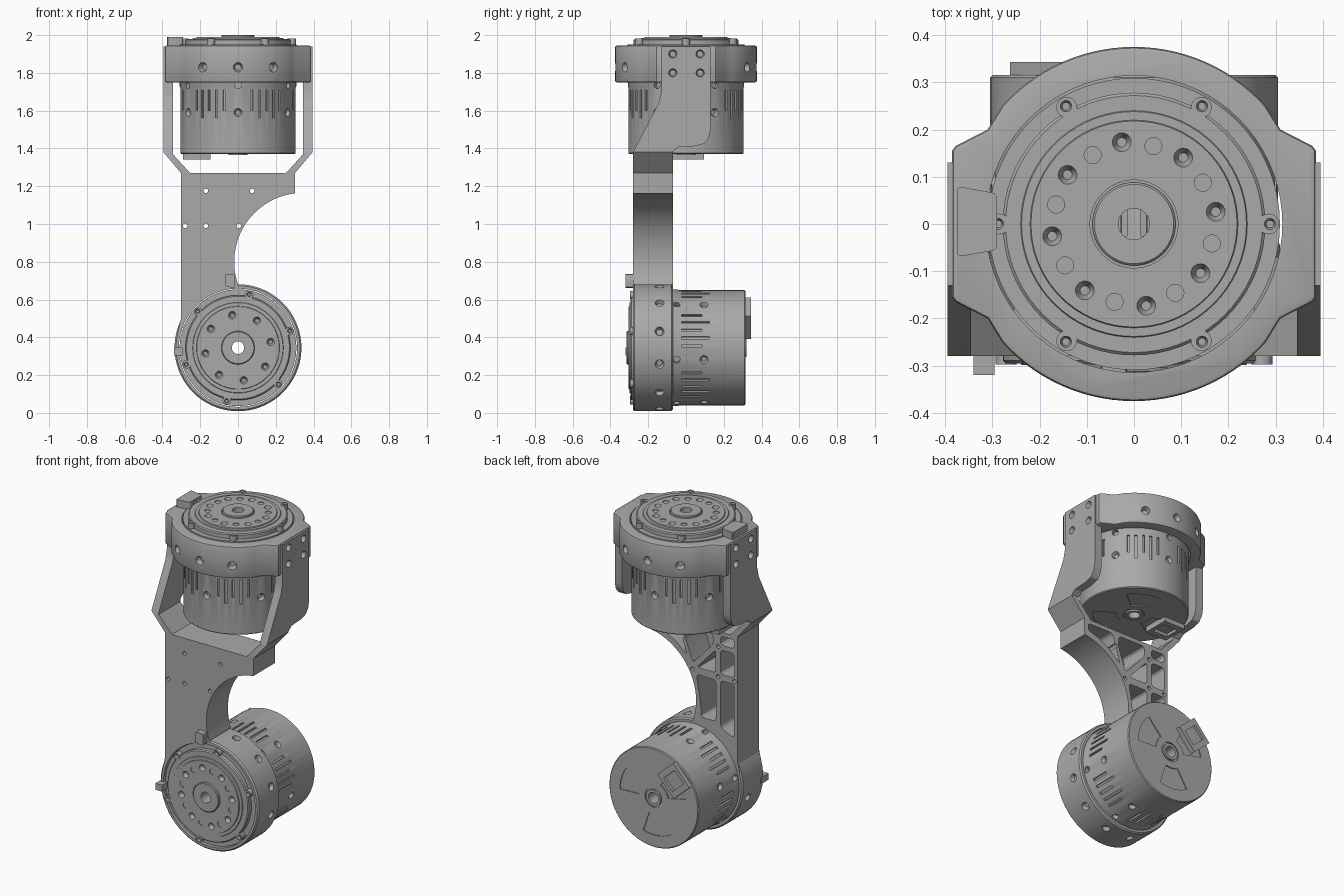
import bpy, bmesh
from math import sin, cos, radians, pi
from mathutils import Matrix, Vector

if "Cube" in bpy.data.objects:
    bpy.data.objects.remove(bpy.data.objects["Cube"])

grey = bpy.data.materials.new("machined_grey")
grey.use_nodes = True
grey.diffuse_color = (0.4, 0.4, 0.4, 1)
grey.node_tree.nodes["Principled BSDF"].inputs["Base Color"].default_value = (0.4, 0.4, 0.4, 1)


# ---- helpers ----
def polar(r, deg, z=0.0):
    return Vector((r * cos(radians(deg)), r * sin(radians(deg)), z))


def arc(cx, cy, r, a0, a1, n):
    return [(cx + r * cos(radians(a0 + (a1 - a0) * i / n)),
             cy + r * sin(radians(a0 + (a1 - a0) * i / n))) for i in range(n + 1)]


def rounded(pts, r):
    out = []
    for i, p in enumerate(pts):
        p = Vector(p)
        a, b = Vector(pts[i - 1]) - p, Vector(pts[(i + 1) % len(pts)]) - p
        a, b = p + a.normalized() * min(r, a.length * 0.4), p + b.normalized() * min(r, b.length * 0.4)
        out += [a * (1 - t) ** 2 + p * 2 * t * (1 - t) + b * t * t for t in (0, 0.33, 0.67, 1)]
    return out


def prism(bm, pts, axis, lo, hi):
    place = {'x': lambda p, t: (t, p[0], p[1]),
             'y': lambda p, t: (p[0], t, p[1]),
             'z': lambda p, t: (p[0], p[1], t)}[axis]
    a, b = ([bm.verts.new(place(p, t)) for p in pts] for t in (lo, hi))
    bm.faces.new(a)
    bm.faces.new(b[::-1])
    for i in range(len(pts)):
        bm.faces.new((a[i - 1], b[i - 1], b[i], a[i]))


def pin(bm, at, direction, r, depth, r2=None, segs=20):
    """Round peg centred on a point, r at the tail and r2 at the tip."""
    m = Matrix.Translation(at) @ Vector(direction).to_track_quat('Z', 'Y').to_matrix().to_4x4()
    bmesh.ops.create_cone(bm, cap_ends=True, segments=segs, radius1=r,
                          radius2=r if r2 is None else r2, depth=depth, matrix=m)


def block(bm, at, size, turn=0.0):
    m = Matrix.Translation(at) @ Matrix.Rotation(radians(turn), 4, 'Z') @ Matrix.Diagonal((*size, 1))
    bmesh.ops.create_cube(bm, size=1, matrix=m)


def lathe(bm, profile, segs=72):
    rings = [[bm.verts.new(polar(r, 360 * i / segs, z)) for i in range(segs)] for r, z in profile]
    for k in range(len(rings)):
        a, b = rings[k - 1], rings[k]
        for i in range(segs):
            bm.faces.new((a[i - 1], a[i], b[i], b[i - 1]))


def make(name, build, matrix=None):
    bm = bmesh.new()
    build(bm)
    bmesh.ops.recalc_face_normals(bm, faces=bm.faces)
    me = bpy.data.meshes.new(name)
    bm.to_mesh(me)
    bm.free()
    me.materials.append(grey)
    ob = bpy.data.objects.new(name, me)
    bpy.context.collection.objects.link(ob)
    if matrix:
        ob.matrix_world = matrix
    bpy.context.view_layer.update()
    return ob


def cut(ob, build, matrix=None, operation='DIFFERENCE'):
    tool = make("cutter", build, matrix)
    tool.hide_render = True
    mod = ob.modifiers.new("cut", 'BOOLEAN')
    mod.operation, mod.object, mod.solver = operation, tool, 'EXACT'
    bpy.context.view_layer.objects.active = ob
    bpy.ops.object.modifier_apply(modifier=mod.name)
    bpy.data.objects.remove(tool)


# ---- motor: local z = 0 at the hub face, body runs down -z ----
def motor(prefix, matrix, cap_turn):
    def body(bm):
        lathe(bm, [(.033, 0), (.084, 0), (.088, -.004), (.088, -.016), (.093, -.016), (.093, -.01),
                   (.218, -.01), (.22, -.016), (.238, -.016), (.24, -.02), (.272, -.02), (.278, -.026),
                   (.278, -.05), (.309, -.05), (.309, -.27), (.305, -.28), (.305, -.625), (.3, -.63),
                   (.06, -.63), (.06, -.624), (.05, -.624), (.05, -.634), (.033, -.634)])

    def bosses(bm):
        for k in range(6):
            pin(bm, polar(.285, 60 * k, -.04), (0, 0, 1), .022, .044)

    def rim_holes(bm):
        for k in range(6):
            pin(bm, polar(.288, 60 * k, -.018), (0, 0, 1), .008, .03, .016)

    def cap_holes(bm):
        for k in range(8):
            pin(bm, polar(.175, cap_turn + 45 * k, -.01), (0, 0, 1), .01, .05, .03)
            pin(bm, polar(.17, cap_turn + 22.5 + 45 * k, -.01), (0, 0, 1), .018, .008)

    def slots(bm):
        for k in range(6):
            a = 30 + 60 * k
            pin(bm, polar(.3, a, -.41), polar(1, a), .013, .03, .027)
            pin(bm, polar(.3, a, -.265), polar(1, a), .018, .04)
            for j, step in enumerate((14, 22, 30, 38, 46)):
                size = .15 if j % 2 else .11
                block(bm, polar(.305, a + step, -.29 - size / 2), (.024, .013, size), a + step)

    def sectors(bm):
        for k in range(3):
            a = 120 * k + 40
            prism(bm, arc(0, 0, .23, a, a + 50, 10) + arc(0, 0, .1, a + 50, a, 6), 'z', -.64, -.624)

    ob = make(prefix + "_motor_body", body, matrix)
    for holes in (rim_holes, cap_holes, slots, sectors):
        cut(ob, holes, matrix)
    cut(make(prefix + "_motor_rim_bosses", bosses, matrix), rim_holes, matrix)

    plug = make(prefix + "_motor_connector",
                lambda bm: block(bm, (-.218, .012, -.64), (.145, .165, .036)), matrix)
    cut(plug, lambda bm: block(bm, (-.218, .012, -.655), (.1, .09, .03)), matrix)


upper = Matrix.Translation((0, 0, 2))
lower_axis = Matrix.Translation((0, -.315, .345)) @ Matrix.Rotation(pi / 2, 4, 'X')
motor("upper", upper, 8.5)
motor("lower", lower_axis @ Matrix.Rotation(radians(-42), 4, 'Z'), 52)


# ---- bracket: front outline crossed with side outline ----
half = [(.345, 1.94), (.395, 1.94), (.395, 1.38), (.302, 1.27)]
inner = [(.254, 1.27), (.345, 1.37)]
front = ([(-x, z) for x, z in inner] + [(-x, z) for x, z in half]
         + [(-.302, .5), (-.32, .42), (-.2, .35), (0, .5)]
         + arc(.345, .8, .365, 200, 97, 24) + half[::-1] + inner[::-1])
side = [(-.28, .3), (-.28, 1.38), (-.145, 1.64), (-.13, 1.7), (-.13, 1.95), (.13, 1.95), (.13, 1.5),
        (.12, 1.455), (.095, 1.425), (.05, 1.412), (-.04, 1.407), (-.07, 1.385), (-.07, .3)]
pockets = [[(-.28, .64), (-.187, .68), (-.187, .97), (-.28, .97)],
           [(-.155, .71), (-.055, .71), (-.05, .8), (-.022, .965), (-.155, .965)],
           [(-.28, 1.01), (-.187, 1.01), (-.187, 1.16), (-.28, 1.16)],
           [(-.28, 1.19), (-.187, 1.19), (-.187, 1.245), (-.28, 1.245)],
           [(-.153, 1.01), (-.025, 1.01), (-.153, 1.15)],
           [(-.135, 1.18), (.003, 1.03), (.055, 1.18), (.05, 1.245), (-.135, 1.245)],
           [(.04, 1.065), (.12, 1.135), (.21, 1.182), (.275, 1.2), (.275, 1.245), (.1, 1.245)]]


def pocket_cutters(bm):
    for p in pockets:
        prism(bm, rounded(p, .022), 'y', -.25, 0)


def ear_holes(bm):
    for s in (-1, 1):
        for y in (-.07, .075):
            for z in (1.8, 1.9):
                pin(bm, (s * .395, y, z), (s, 0, 0), .016, .05, .028)


def plate_holes(bm):
    for x, z in ((-.17, 1.175), (.075, 1.175), (-.28, .99), (-.17, .99), (.005, .99)):
        pin(bm, (x, -.2, z), (0, 1, 0), .012, .4)


bracket = make("bracket_arm", lambda bm: prism(bm, front, 'y', -.3, .15))
cut(bracket, lambda bm: prism(bm, side, 'x', -.5, .5), operation='INTERSECT')
cut(bracket, lambda bm: pin(bm, (0, -.2, .345), (0, 1, 0), .32, .5, segs=72))
for holes in (pocket_cutters, ear_holes, plate_holes):
    cut(bracket, holes)

# ---- upper clamp ring with flat ears ----
shoulder = [(.31, .2), (.378, .165), (.385, .155)]
quarter = shoulder[::-1] + arc(0, 0, .375, 42, 90, 14)
top_half = quarter + [(-x, y) for x, y in quarter[-2::-1]]
outline = top_half + [(-x, -y) for x, y in top_half]


def ring_holes(bm):
    for a in (60, 90, 120, 240, 270, 300):
        pin(bm, polar(.37, a, 1.83), polar(1, a), .016, .05, .032)


ring = make("upper_clamp_ring", lambda bm: prism(bm, outline, 'z', 1.75, 1.945))
bevel = ring.modifiers.new("edge", 'BEVEL')
bevel.width, bevel.segments, bevel.angle_limit = .009, 2, radians(60)
bpy.context.view_layer.objects.active = ring
bpy.ops.object.modifier_apply(modifier=bevel.name)
cut(ring, lambda bm: pin(bm, (0, 0, 1.85), (0, 0, 1), .314, .4, segs=72))
cut(ring, ring_holes)
cut(ring, ear_holes)


# ---- lower clamp ring around the front-facing motor ----
def lower_holes(bm):
    for k in range(12):
        a = 15 + 30 * k
        if not 100 < a < 170:
            pin(bm, polar(.33, a, -.175), polar(1, a), .014, .05, .03)


low = make("lower_clamp_ring", lambda bm: lathe(bm, [
    (.313, -.035), (.328, -.035), (.336, -.043), (.336, -.237), (.328, -.245), (.313, -.245)]), lower_axis)
cut(low, lower_holes, lower_axis)

# ---- cable and stop tabs ----
tab = [(-.29, -.055), (-.29, .065), (-.375, .08), (-.375, -.07)]
make("upper_stop_tab", lambda bm: prism(bm, rounded(tab, .012), 'z', 1.94, 1.99))
stop = [(-.07, .67), (-.015, .66), (-.015, .735), (-.07, .735)]
make("lower_stop_tab", lambda bm: prism(bm, rounded(stop, .012), 'y', -.32, -.25))
key = [(-.34, .305), (-.295, .305), (-.295, .345), (-.34, .345)]
make("lower_side_tab", lambda bm: prism(bm, key, 'y', -.32, -.25))

# ---- smooth round surfaces, keep machined edges crisp ----
for ob in bpy.context.collection.objects:
    ob.select_set(ob.type == 'MESH' and grey.name in ob.data.materials)
bpy.context.view_layer.objects.active = bracket
bpy.ops.object.shade_smooth_by_angle(angle=radians(30))
